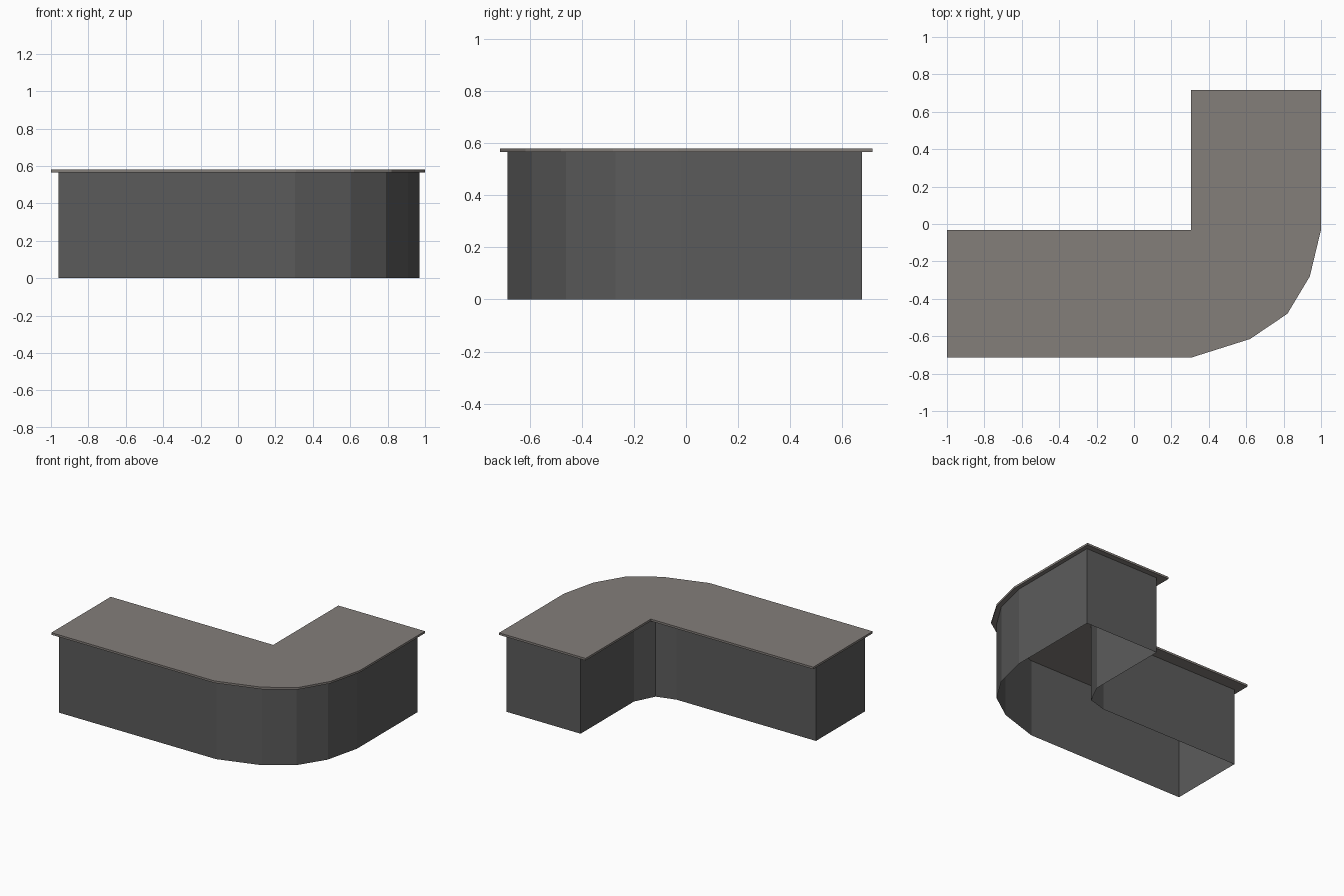
import bpy, bmesh

if "Cube" in bpy.data.objects:
    bpy.data.objects.remove(bpy.data.objects["Cube"])


def material(name, color):
    m = bpy.data.materials.new(name)
    m.diffuse_color = (*color, 1)
    m.use_nodes = True
    m.node_tree.nodes["Principled BSDF"].inputs["Base Color"].default_value = m.diffuse_color
    return m


def extrude_outline(name, points, z0, z1, mat, capped):
    """Vertical walls around a counter-clockwise outline, optionally capped."""
    bm = bmesh.new()
    low = [bm.verts.new((x, y, z0)) for x, y in points]
    high = [bm.verts.new((x, y, z1)) for x, y in points]
    n = len(points)
    for i in range(n):
        j = (i + 1) % n
        bm.faces.new((low[i], low[j], high[j], high[i]))
    if capped:
        bm.faces.new(high)
        bm.faces.new(low[::-1])
    mesh = bpy.data.meshes.new(name)
    bm.to_mesh(mesh)
    bm.free()
    mesh.materials.append(mat)
    obj = bpy.data.objects.new(name, mesh)
    bpy.context.collection.objects.link(obj)
    return obj


top_mat = material("warm grey top", (0.23, 0.21, 0.195))
body_mat = material("dark grey body", (0.105, 0.105, 0.105))

# Counter slab: L shape with faceted outer corner
slab = [(-1, -0.713), (0.31, -0.713), (0.62, -0.615), (0.82, -0.48),
        (0.94, -0.28), (1, -0.03), (1, 0.716), (0.305, 0.716),
        (0.305, -0.032), (-1, -0.032)]
extrude_outline("counter_top", slab, 0.565, 0.58, top_mat, True)

# Counter body: thin walls, open below, faceted on both sides of the bend
body = [(-0.96, -0.685), (0.305, -0.685), (0.605, -0.59), (0.79, -0.46),
        (0.91, -0.27), (0.97, -0.02), (0.97, 0.676), (0.373, 0.676),
        (0.373, 0.065), (0.30, -0.08), (0.16, -0.12), (-0.96, -0.12)]
extrude_outline("counter_body", body, 0.0, 0.565, body_mat, False)
